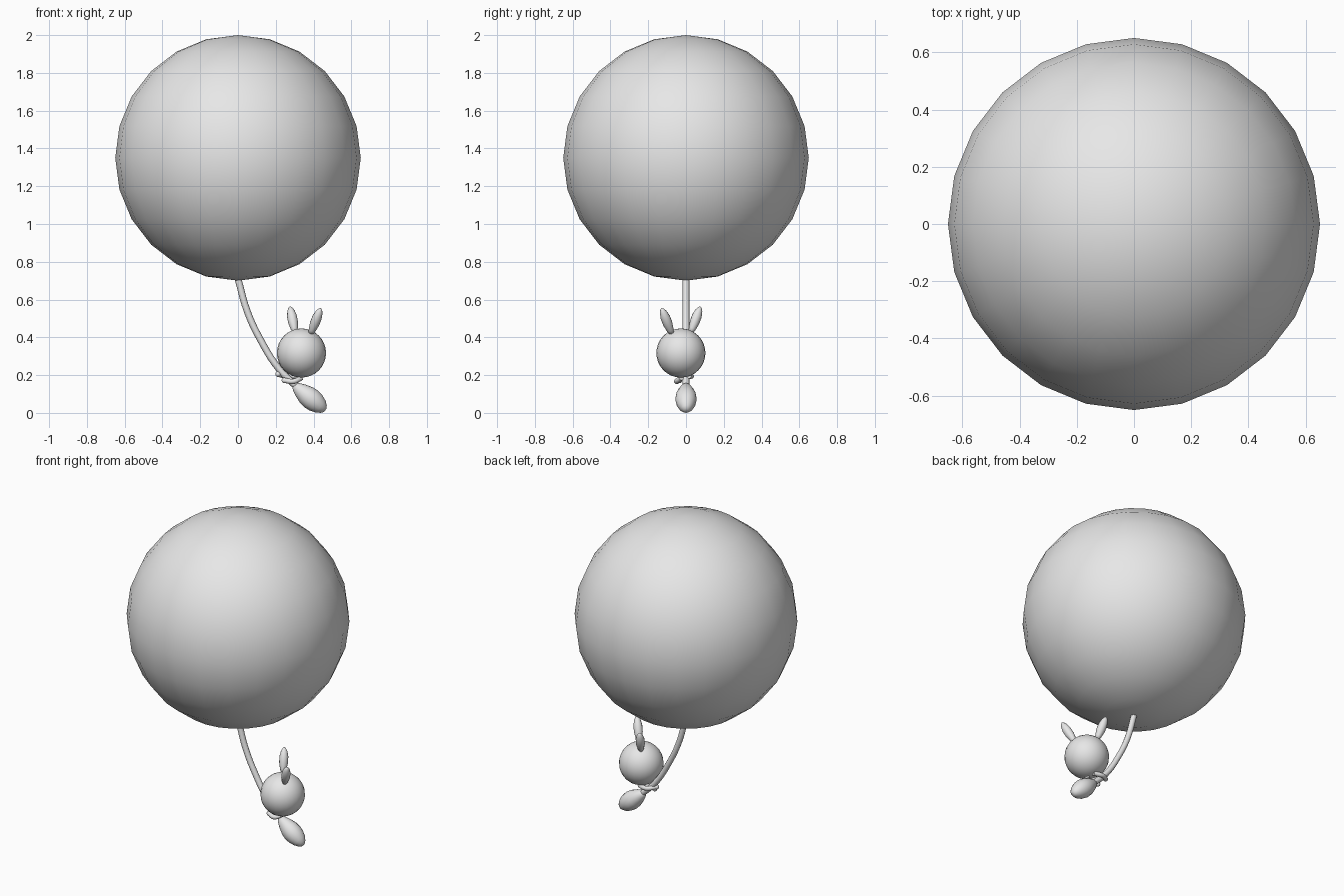
import bpy, bmesh, math
from mathutils import Vector, Matrix

if "Cube" in bpy.data.objects:
    bpy.data.objects.remove(bpy.data.objects["Cube"])

grey = bpy.data.materials.new("plain grey")
grey.diffuse_color = (0.8, 0.8, 0.8, 1)
grey.use_nodes = True
grey.node_tree.nodes["Principled BSDF"].inputs["Base Color"].default_value = grey.diffuse_color


def finish(name, bm):
    """Turn a bmesh into a smooth grey object."""
    mesh = bpy.data.meshes.new(name)
    bmesh.ops.recalc_face_normals(bm, faces=bm.faces)
    for f in bm.faces:
        f.smooth = True
    bm.to_mesh(mesh)
    bm.free()
    mesh.materials.append(grey)
    obj = bpy.data.objects.new(name, mesh)
    bpy.context.collection.objects.link(obj)
    return obj


def ball(name, centre, radius, segments, rings):
    bm = bmesh.new()
    bmesh.ops.create_uvsphere(bm, u_segments=segments, v_segments=rings, radius=radius,
                              matrix=Matrix.Translation(centre))
    return finish(name, bm)


def turned(name, start, end, profile, sides=16):
    """Turned shape along a line; profile holds (fraction, radius)."""
    a, b = Vector(start), Vector(end)
    rot = (b - a).to_track_quat('Z', 'Y')
    bm = bmesh.new()
    loops = []
    for t, r in profile:
        c = a.lerp(b, t)
        loops.append([bm.verts.new(c + rot @ Vector((r * math.cos(k * math.tau / sides),
                                                     r * math.sin(k * math.tau / sides), 0)))
                      for k in range(sides)])
    for lo, hi in zip(loops, loops[1:]):
        for k in range(sides):
            n = (k + 1) % sides
            bm.faces.new((lo[k], lo[n], hi[n], hi[k]))
    bm.faces.new(loops[0][::-1])
    bm.faces.new(loops[-1])
    return finish(name, bm)


def tube(name, points, radius):
    """Round tube through smooth points."""
    cu = bpy.data.curves.new(name, 'CURVE')
    cu.dimensions = '3D'
    cu.bevel_depth = radius
    cu.bevel_resolution = 2
    cu.resolution_u = 5
    cu.use_fill_caps = True
    sp = cu.splines.new('BEZIER')
    sp.bezier_points.add(len(points) - 1)
    for p, co in zip(sp.bezier_points, points):
        p.co = co
        p.handle_left_type = p.handle_right_type = 'AUTO'
    cu.materials.append(grey)
    obj = bpy.data.objects.new(name, cu)
    bpy.context.collection.objects.link(obj)


# Large balloon
ball("balloon", (0, 0, 1.35), 0.65, 24, 12)

# Tail running from the balloon down to the small body
tube("tail", [(0, 0, 0.71), (0.05, 0, 0.535), (0.12, 0, 0.385),
              (0.215, 0, 0.235), (0.33, 0, 0.12)], 0.018)

# Small body, wider toward its lower end
turned("body", (0.295, 0, 0.148), (0.462, 0, 0.014),
       [(0, 0.012), (0.08, 0.026), (0.22, 0.040), (0.4, 0.053), (0.55, 0.057),
        (0.7, 0.053), (0.85, 0.041), (0.95, 0.026), (1, 0.012)])

# Head
ball("head", (0.336, -0.027, 0.317), 0.13, 24, 16)

# Ears, splayed across the head
ear = [(0, 0.012), (0.15, 0.019), (0.4, 0.026), (0.65, 0.026),
       (0.85, 0.019), (0.95, 0.011), (1, 0.004)]
turned("ear_front", (0.384, -0.075, 0.418), (0.438, -0.129, 0.553), ear, 12)
turned("ear_back", (0.302, 0.025, 0.425), (0.276, 0.076, 0.562), ear, 12)

# Arms wrapped around the tail, with rounded hands
tube("arm_front", [(0.335, -0.025, 0.185), (0.295, -0.05, 0.167), (0.245, -0.035, 0.172)], 0.014)
tube("arm_back", [(0.32, 0.015, 0.195), (0.26, 0.028, 0.195), (0.212, -0.005, 0.205)], 0.014)
ball("hand_front", (0.245, -0.035, 0.172), 0.015, 10, 6)
ball("hand_back", (0.212, -0.005, 0.205), 0.015, 10, 6)
